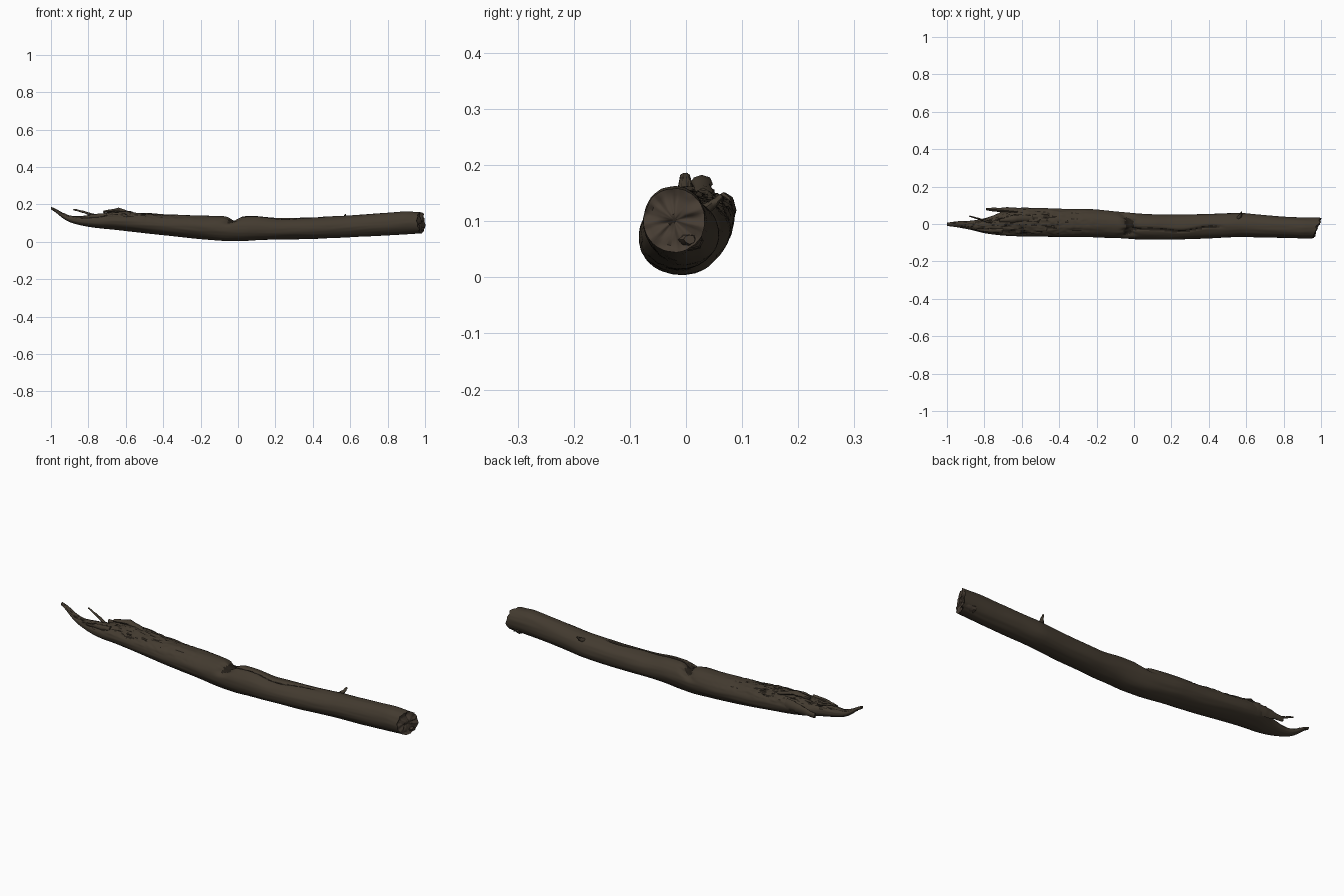
import bpy, bmesh, math, random
from mathutils import Vector, noise

if "Cube" in bpy.data.objects:
    bpy.data.objects.remove(bpy.data.objects["Cube"])

random.seed(4)


def material(name, rgb):
    m = bpy.data.materials.new(name)
    m.diffuse_color = (*rgb, 1)
    m.use_nodes = True
    m.node_tree.nodes["Principled BSDF"].inputs["Base Color"].default_value = m.diffuse_color
    return m


BARK = material("brown bark", (0.056, 0.043, 0.029))
CRACK = material("dark crack", (0.017, 0.013, 0.009))
END = material("broken end wood", (0.062, 0.046, 0.033))

# Log extents along its length: x, y min, y max, z min, z max
STATIONS = [
    (-1.00, -.010, .006, .178, .190), (-.96, -.015, .014, .145, .168),
    (-.92, -.022, .016, .112, .142), (-.86, -.034, .018, .092, .135),
    (-.80, -.050, .030, .080, .142), (-.74, -.058, .050, .072, .145),
    (-.68, -.062, .083, .066, .160), (-.60, -.065, .088, .057, .160),
    (-.40, -.070, .083, .035, .145), (-.20, -.070, .077, .015, .140),
    (-.07, -.076, .064, .004, .136), (.03, -.084, .055, .003, .138),
    (.10, -.085, .052, .008, .140), (.20, -.085, .050, .012, .127),
    (.40, -.076, .055, .014, .130), (.57, -.068, .060, .022, .139),
    (.66, -.071, .050, .028, .145), (.80, -.075, .040, .035, .155),
    (.90, -.077, .036, .040, .164), (1.0, -.076, .034, .045, .158)]


def extents(x):
    """Smoothly blended station values at x."""
    for a, b in zip(STATIONS, STATIONS[1:]):
        if x <= b[0]:
            t = (x - a[0]) / (b[0] - a[0])
            return [p + (q - p) * t for p, q in zip(a[1:], b[1:])]
    return STATIONS[-1][1:]


def ramp(a, b, v):
    t = min(1, max(0, (v - a) / (b - a)))
    return t * t * (3 - 2 * t)


def log_point(x, ang):
    """Surface position and crack depth at a length and angle."""
    e = [sum(extents(min(1, max(-1, x + d)))[i] for d in (-.02, 0, .02)) / 3
         for i in range(4)]
    cy, cz = (e[0] + e[1]) / 2, (e[2] + e[3]) / 2
    ry, rz = (e[1] - e[0]) / 2, (e[3] - e[2]) / 2
    c, s = math.cos(ang), math.sin(ang)
    up = ramp(.15, .75, s)
    # long bark grain and broad lumps
    grain = noise.noise(Vector((x * 7, c * 5, s * 5)))
    lump = noise.noise(Vector((x * 5 + 9, c * 1.3, s * 1.3)))
    k = 1 + .02 * grain + .035 * lump
    # torn, splintered upper side of the left half
    torn = up * (1 - ramp(-.55, -.05, x))
    tear = noise.noise(Vector((x * 14 + 3, c * 7, s * 3)))
    fine = noise.noise(Vector((x * 38, c * 13, s * 6)))
    k += torn * (.10 * tear + .08 * fine)
    depth = torn * max(0, -tear * 1.2 - fine * .8 - .25)
    # notch on top, wrapping down the front as a thin crack
    line = -.02 - .05 * (1 - s) + .012 * noise.noise(Vector((c * 4, s * 4, 2)))
    notch = math.exp(-((x - line) / .03) ** 2) * ramp(.1, .95, s)
    k -= .36 * notch
    depth += .35 * notch
    # winding split running to the right of the notch
    split = 1.75 + .35 * noise.noise(Vector((x * 6, 5, 1)))
    groove = (math.exp(-((ang - split) / .10) ** 2)
              * ramp(-.05, .05, x) * (1 - ramp(.42, .5, x)))
    k -= .12 * groove
    depth += .4 * groove
    p = Vector((x, cy + ry * c * k, cz + rz * s * k))
    # slanted right end
    end = ramp(.86, 1, x)
    p.x += end * (.36 * (p.y - .03) - .10 * max(0, p.z - .08)
                  + .012 * noise.noise(Vector((c * 3, s * 3, 7))))
    return p, depth


def finish(bm, name, mats, angle=50):
    bmesh.ops.recalc_face_normals(bm, faces=bm.faces)
    me = bpy.data.meshes.new(name)
    bm.to_mesh(me)
    bm.free()
    for m in mats:
        me.materials.append(m)
    ob = bpy.data.objects.new(name, me)
    bpy.context.collection.objects.link(ob)
    bpy.ops.object.select_all(action='DESELECT')
    ob.select_set(True)
    bpy.context.view_layer.objects.active = ob
    bpy.ops.object.shade_smooth_by_angle(angle=math.radians(angle))
    return ob


def bridge(bm, a, b):
    n = len(a)
    return [bm.faces.new((a[i], a[(i + 1) % n], b[(i + 1) % n], b[i]))
            for i in range(n)]


# Log body
N, L = 72, 320
bm = bmesh.new()
prev = None
for j in range(L + 1):
    pts = [log_point(-1 + 2 * j / L, math.tau * i / N - math.pi / 2)
           for i in range(N)]
    ring = [bm.verts.new(p) for p, _ in pts]
    if prev:
        for i, f in enumerate(bridge(bm, prev, ring)):
            f.material_index = 1 if pts[i][1] > .2 else 0
    else:
        bm.faces.new(ring)
    prev = ring
# Lumpy broken face at the right end
rim = [v.co.copy() for v in prev]
mid = sum(rim, Vector()) / N
for r in (.93, .8, .6, .4, .2, .06):
    ring = []
    for co in rim:
        p = mid.lerp(co, r)
        q = Vector((p.y * 30, p.z * 30, 4))
        p.x += (1 - r ** 4) * (.022 * noise.noise(q) + .008 * noise.noise(q * 3) - .004)
        ring.append(bm.verts.new(p))
    for f in bridge(bm, prev, ring):
        f.material_index = 2
    prev = ring
bm.faces.new(prev).material_index = 2
finish(bm, "log_body", [BARK, CRACK, END])


def splinter(name, path, mat=BARK, sides=8):
    """Tapered rough rod; path points are x, y, z, half width, half height."""
    bm = bmesh.new()
    prev = None
    steps = 5
    rows = [[p + (q - p) * t / steps for p, q in zip(a, b)]
            for a, b in zip(path, path[1:]) for t in range(steps)] + [path[-1]]
    axis = (Vector(path[-1][:3]) - Vector(path[0][:3])).normalized()
    side = axis.cross(Vector((0, 0, 1))).normalized()
    top = side.cross(axis)
    for x, y, z, w, h in rows:
        ring = []
        for i in range(sides):
            a = math.tau * i / sides
            k = 1 + random.uniform(-.18, .18)
            ring.append(bm.verts.new(Vector((x, y, z)) + side * w * k * math.cos(a)
                                     + top * h * k * math.sin(a)))
        if prev:
            bridge(bm, prev, ring)
        else:
            bm.faces.new(ring)
        prev = ring
    bm.faces.new(prev)
    finish(bm, name, [mat])


# Splinters of the torn left end
splinter("back_prong", [(-.62, .066, .125, .020, .028), (-.70, .074, .118, .014, .024),
                        (-.79, .080, .112, .006, .012)])
splinter("thin_twig", [(-.76, .008, .138, .008, .008), (-.82, .025, .158, .005, .006),
                       (-.88, .042, .173, .003, .004)])
splinter("raised_flake", [(-.56, .030, .150, .016, .008), (-.64, .028, .170, .020, .011),
                          (-.72, .020, .160, .008, .006)])
splinter("ridge_flake", [(-.70, -.035, .140, .016, .014), (-.77, -.036, .136, .010, .012),
                         (-.84, -.030, .130, .004, .006)])
splinter("tip_hook", [(-.90, -.006, .128, .012, .009), (-.95, .002, .155, .008, .007),
                      (-.98, .008, .163, .003, .003)])
# Little branch stub on the back
splinter("branch_stub", [(.56, .030, .118, .012, .012), (.572, .052, .134, .007, .007),
                         (.575, .064, .146, .004, .004)])
# Jagged lower lip of the right end
splinter("end_lip", [(.93, .005, .065, .026, .016), (.97, .004, .066, .022, .014),
                     (.995, .006, .068, .010, .008)], END)
